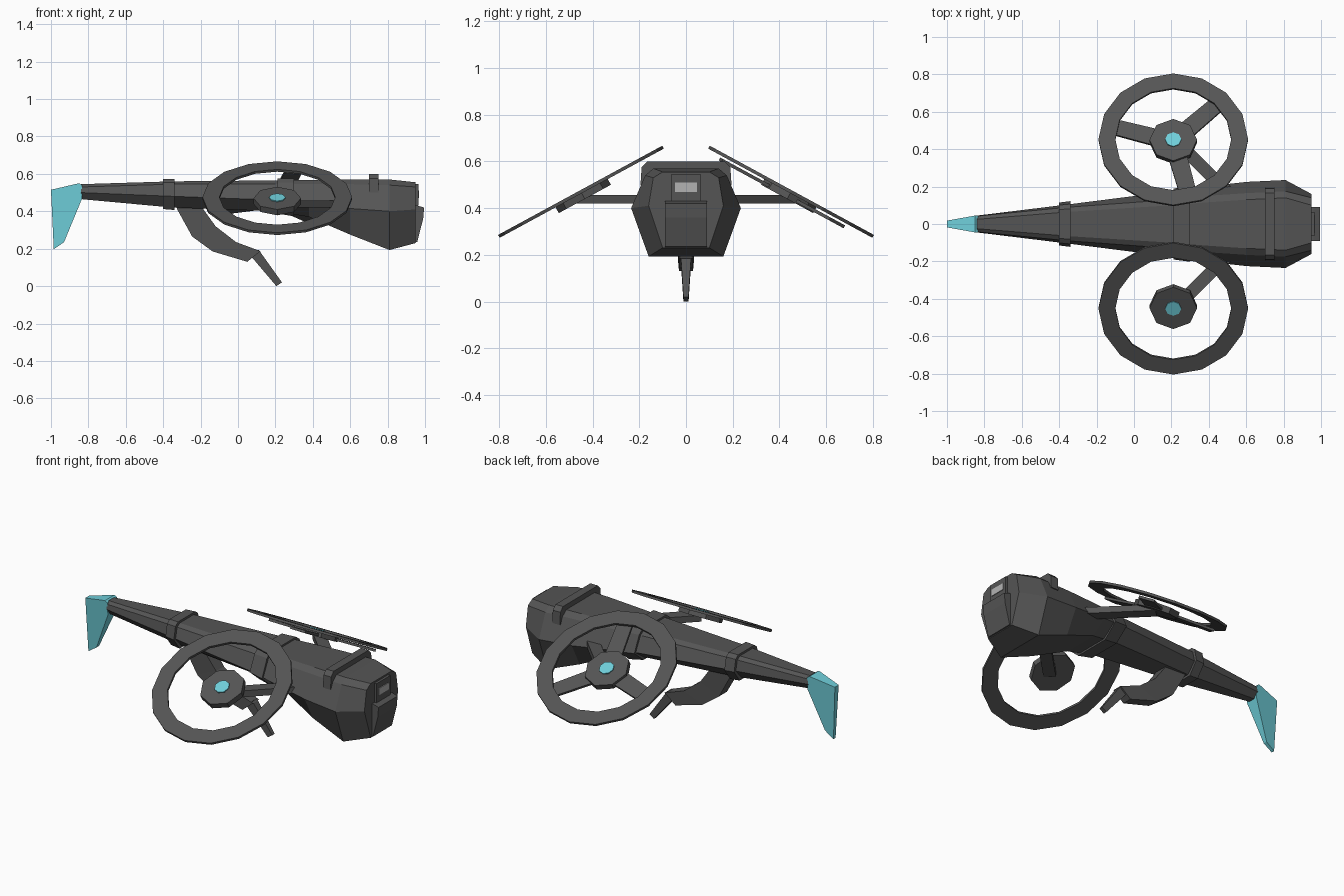
import bpy, bmesh, math
from mathutils import Matrix, Vector

if "Cube" in bpy.data.objects:
    bpy.data.objects.remove(bpy.data.objects["Cube"])


def material(name, col):
    m = bpy.data.materials.new(name)
    m.diffuse_color = (*col, 1)
    m.use_nodes = True
    m.node_tree.nodes["Principled BSDF"].inputs["Base Color"].default_value = m.diffuse_color
    return m


DARK = material("dark_shell", (0.09, 0.09, 0.09))
CYAN = material("cyan", (0.16, 0.62, 0.7))
LENS = material("lens", (0.45, 0.45, 0.45))


def loft(name, loops, mat=DARK, closed=False, matrix=Matrix()):
    """Skin a row of equal-length point loops; cap the ends unless closed."""
    bm = bmesh.new()
    rows = [[bm.verts.new(matrix @ Vector(p)) for p in lp] for lp in loops]
    n = len(rows[0])
    pairs = list(zip(rows, rows[1:]))
    if closed:
        pairs.append((rows[-1], rows[0]))
    else:
        bm.faces.new(rows[0])
        bm.faces.new(rows[-1])
    for a, b in pairs:
        for i in range(n):
            j = (i + 1) % n
            bm.faces.new((a[i], a[j], b[j], b[i]))
    bmesh.ops.recalc_face_normals(bm, faces=bm.faces)
    me = bpy.data.meshes.new(name)
    bm.to_mesh(me)
    bm.free()
    me.materials.append(mat)
    ob = bpy.data.objects.new(name, me)
    bpy.context.collection.objects.link(ob)
    return ob


def section(x, half):
    """Mirror a half profile of (y, z) points into a loop at x."""
    return [(x, y, z) for y, z in half] + [(x, -y, z) for y, z in reversed(half)]


def box(name, x0, x1, hw, z0, z1, mat=DARK):
    half = [(hw, z1), (hw, z0)]
    return loft(name, [section(x0, half), section(x1, half)], mat)


def circle(r, z, n):
    return [(r * math.cos(2 * math.pi * i / n), r * math.sin(2 * math.pi * i / n), z)
            for i in range(n)]


# Fuselage, tail to nose: half profiles from top to bottom
BODY = [
    (-0.84, [(.025, .545), (.042, .53), (.045, .50), (.02, .465)]),
    (-0.35, [(.065, .56), (.09, .545), (.105, .48), (.05, .42)]),
    (0.20, [(.10, .565), (.13, .545), (.175, .46), (.09, .40)]),
    (0.38, [(.115, .567), (.15, .545), (.20, .44), (.11, .37)]),
    (0.60, [(.13, .57), (.165, .545), (.225, .415), (.15, .275)]),
    (0.81, [(.14, .57), (.175, .54), (.235, .40), (.16, .193)]),
    (0.95, [(.10, .555), (.14, .53), (.16, .41), (.10, .23)]),
]
loft("fuselage", [section(x, h) for x, h in BODY])


def body_half(x):
    for (xa, a), (xb, b) in zip(BODY, BODY[1:]):
        if xa <= x <= xb:
            t = (x - xa) / (xb - xa)
            return [(p[0] + (q[0] - p[0]) * t, p[1] + (q[1] - p[1]) * t)
                    for p, q in zip(a, b)]


# Bands wrapped round the fuselage
def band(name, x0, x1, grow):
    loops = []
    for x in (x0, x1):
        h = body_half(x)
        loops.append(section(x, [(y + grow, z + grow * s)
                                 for (y, z), s in zip(h, (.8, .6, 0, -.8))]))
    loft(name, loops)


band("tail_band", -0.40, -0.34, .016)
band("middle_band", 0.21, 0.30, .013)
arch = [(.165, .60), (.19, .575), (.195, .50)]
loft("head_band", [section(.70, arch), section(.75, arch)])

# Nose: snout plate, sensor frame and lens
snout = [(.90, .43), (.96, .43), (.995, .42), (.99, .36), (.958, .235), (.90, .23)]
loft("snout", [[(x, s * .09, z) for x, z in snout] for s in (-1, 1)])
box("sensor_frame", .90, .965, .065, .43, .545)
box("sensor_lens", .95, .969, .048, .47, .51, LENS)

# Tail fin: side profile with a half width for each point
fin = [(-1.0, .515, .018), (-.85, .55, .045), (-.835, .54, .045),
       (-.835, .465, .04), (-.93, .235, .012), (-.985, .197, .01)]
loft("tail_fin", [[(x, s * w, z) for x, z, w in fin] for s in (-1, 1)], CYAN)


# Leg: pairs of upper and lower edge points with half width
def limb(name, pairs):
    loft(name, [[(u[0], w, u[1]), (u[0], -w, u[1]), (l[0], -w, l[1]), (l[0], w, l[1])]
                for u, l, w in pairs])


limb("leg", [((-.19, .45), (-.34, .45), .045),
             ((-.185, .41), (-.325, .41), .042),
             ((-.12, .32), (-.245, .265), .037),
             ((-.01, .235), (-.135, .185), .035),
             ((.12, .187), (.05, .13), .03)])
limb("foot", [((.11, .195), (.065, .165), .022), ((.235, .02), (.205, 0), .011)])

# Rotors: ring, hub, cap and strut on each side; blades on the far side only
for side, s in (("near", -1), ("far", 1)):
    M = Matrix.Translation((.21, s * .45, .47)) @ Matrix.Rotation(-s * math.radians(28.5), 4, 'X')
    loft(side + "_ring", [circle(.4, .007, 16), circle(.4, -.007, 16),
                          circle(.31, -.007, 16), circle(.31, .007, 16)], DARK, True, M)
    loft(side + "_hub", [circle(.127, -.035, 8), circle(.127, 0, 8)], matrix=M)
    loft(side + "_hub_cap", [circle(.043, -.01, 8), circle(.043, .006, 8)], CYAN, matrix=M)
    a, b = Vector((.22, s * .45, .438)), Vector((.58, s * .09, .438))
    side_dir = (b - a).cross(Vector((0, 0, 1))).normalized() * .034
    up = Vector((0, 0, .019))
    loft(side + "_strut", [[p + side_dir + up, p - side_dir + up,
                            p - side_dir - up, p + side_dir - up] for p in (a, b)])

for k, ang in enumerate((45, 165, 285)):
    B = M @ Matrix.Rotation(math.radians(ang), 4, 'Z')
    blade = [(.08, -.05), (.335, -.05), (.345, .04), (.08, .05)]
    loft(f"blade_{k + 1}", [[(x, y, z) for x, y in blade] for z in (-.03, -.016)], matrix=B)
